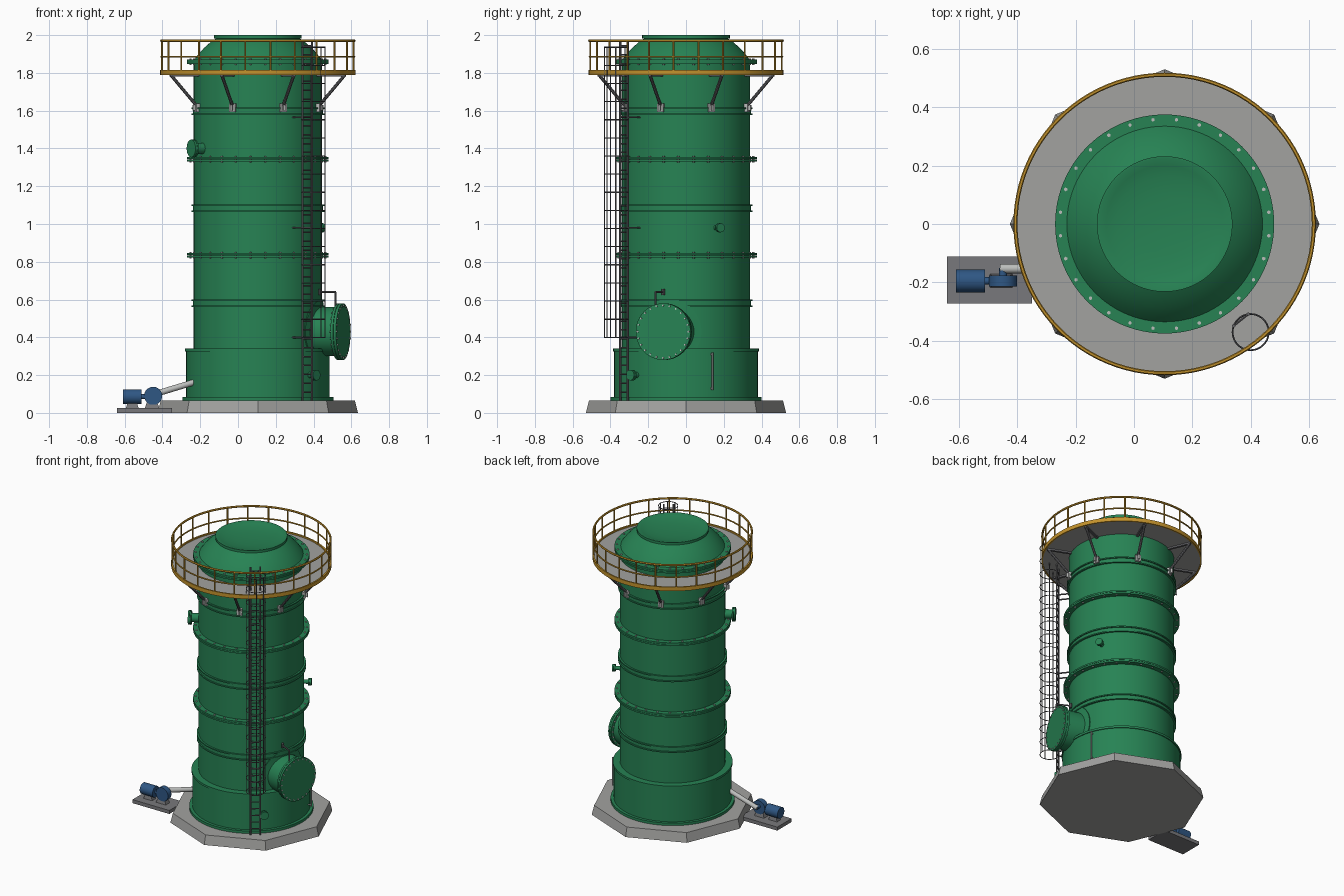
import bpy, bmesh
from math import sin, cos, pi, radians
from mathutils import Vector, Matrix

if "Cube" in bpy.data.objects:
    bpy.data.objects.remove(bpy.data.objects["Cube"])

CX = 0.105  # tower axis


def material(name, rgb):
    m = bpy.data.materials.new(name)
    m.diffuse_color = (*rgb, 1)
    m.use_nodes = True
    m.node_tree.nodes["Principled BSDF"].inputs["Base Color"].default_value = m.diffuse_color
    return m


GREEN = material("green_paint", (0.020, 0.225, 0.088))
CONCRETE = material("concrete_grey", (0.36, 0.36, 0.35))
OCHRE = material("ochre_paint", (0.55, 0.29, 0.025))
BLUE = material("blue_paint", (0.028, 0.095, 0.23))
STEEL = material("dark_steel", (0.13, 0.13, 0.14))
PLATE = material("plate_grey", (0.19, 0.19, 0.20))
LIGHT = material("light_steel", (0.50, 0.51, 0.50))


def polar(r, deg, z):
    a = radians(deg)
    return Vector((CX + r * cos(a), r * sin(a), z))


def finish(bm, name, mat, smooth=True):
    bmesh.ops.recalc_face_normals(bm, faces=bm.faces)
    me = bpy.data.meshes.new(name)
    bm.to_mesh(me)
    bm.free()
    me.materials.append(mat)
    ob = bpy.data.objects.new(name, me)
    bpy.context.collection.objects.link(ob)
    if smooth:
        bpy.ops.object.select_all(action='DESELECT')
        ob.select_set(True)
        bpy.context.view_layer.objects.active = ob
        bpy.ops.object.shade_smooth_by_angle(angle=radians(32))
    return ob


def bar(bm, p, q, r, n=8):
    p, q = Vector(p), Vector(q)
    d = q - p
    mat = Matrix.Translation((p + q) / 2) @ d.to_track_quat('Z', 'Y').to_matrix().to_4x4()
    bmesh.ops.create_cone(bm, cap_ends=True, segments=n, radius1=r, radius2=r,
                          depth=d.length, matrix=mat)


def box(bm, centre, size, deg=0):
    mat = (Matrix.Translation(centre) @ Matrix.Rotation(radians(deg), 4, 'Z')
           @ Matrix.Diagonal((*size, 1)))
    bmesh.ops.create_cube(bm, size=1, matrix=mat)


def lathe(bm, profile, n=96, centre=(CX, 0), closed=False):
    """Revolve (radius, z) points around a vertical axis."""
    rows = []
    for r, z in profile:
        if r == 0:
            rows.append([bm.verts.new((*centre, z))] * n)
        else:
            rows.append([bm.verts.new((centre[0] + r * cos(2 * pi * i / n),
                                       centre[1] + r * sin(2 * pi * i / n), z)) for i in range(n)])
    pairs = list(zip(rows, rows[1:])) + ([(rows[-1], rows[0])] if closed else [])
    for a, b in pairs:
        for i in range(n):
            j = (i + 1) % n
            bm.faces.new(list(dict.fromkeys((a[i], a[j], b[j], b[i]))))


def hoop(bm, r, z, t, n=64, centre=(CX, 0), sides=6):
    lathe(bm, [(r + t * cos(2 * pi * k / sides), z + t * sin(2 * pi * k / sides))
               for k in range(sides)], n, centre, True)


def band(bm, r0, r1, z0, z1):
    lathe(bm, [(r0, z0), (r1, z0), (r1, z1), (r0, z1)], closed=True)


# Octagonal foundation
bm = bmesh.new()
lathe(bm, [(0, 0), (0.53, 0), (0.514, 0.065), (0, 0.065)], 8)
finish(bm, "foundation", CONCRETE, False)

# Basin with foot flange and top lip
bm = bmesh.new()
lathe(bm, [(0, 0.065), (0.40, 0.065), (0.40, 0.083), (0.38, 0.083), (0.38, 0.325),
           (0.386, 0.325), (0.386, 0.34), (0.33, 0.34)])
finish(bm, "basin", GREEN)

# Shell, domed shoulder and dished outlet cap
bm = bmesh.new()
lathe(bm, [(0.34, 0.33), (0.34, 1.872), (0.335, 1.872), (0.315, 1.90), (0.285, 1.932),
           (0.25, 1.963), (0.22, 1.983), (0.232, 1.983), (0.232, 2.0), (0.225, 2.0),
           (0.20, 1.992), (0.165, 1.984), (0.10, 1.977), (0, 1.974)])
finish(bm, "shell", GREEN)

# Stiffener bands and paired bolted flanges
bm = bmesh.new()
for z in (0.58, 1.083, 1.598):
    band(bm, 0.33, 0.344, z - 0.016, z + 0.016)
    for s in (-1, 1):
        band(bm, 0.33, 0.352, z + s * 0.016 - 0.004, z + s * 0.016 + 0.004)
finish(bm, "stiffener_bands", GREEN)
bm, bolts = bmesh.new(), bmesh.new()
for z in (0.835, 1.342, 1.86):
    band(bm, 0.33, 0.375, z - 0.012, z - 0.001)
    band(bm, 0.33, 0.375, z + 0.001, z + 0.012)
    for k in range(28):
        a = (k + 0.5) * 360 / 28
        bar(bolts, polar(0.359, a, z - 0.017), polar(0.359, a, z + 0.017), 0.0065, 6)
finish(bm, "shell_flanges", GREEN)
finish(bolts, "flange_bolts", LIGHT, False)

# Service platform deck and rim
bm = bmesh.new()
band(bm, 0.335, 0.508, 1.792, 1.806)
finish(bm, "platform_deck", CONCRETE)
bm = bmesh.new()
band(bm, 0.507, 0.517, 1.788, 1.816)
finish(bm, "platform_rim", OCHRE)

# Guard rail
bm = bmesh.new()
hoop(bm, 0.511, 1.97, 0.007, 96)
hoop(bm, 0.511, 1.885, 0.005, 96)
for k in range(24):
    bar(bm, polar(0.511, k * 15 + 7.5, 1.80), polar(0.511, k * 15 + 7.5, 1.97), 0.005)
finish(bm, "guard_rail", OCHRE)

# Platform brackets: radial beam, strut and foot plates
bm, feet = bmesh.new(), bmesh.new()
for k in range(8):
    a = 22.5 + 45 * k
    bar(bm, polar(0.35, a, 1.625), polar(0.495, a, 1.785), 0.009)
    box(bm, polar(0.42, a, 1.787), (0.165, 0.016, 0.012), a)
    box(feet, polar(0.348, a, 1.615), (0.022, 0.034, 0.045), a)
    box(feet, polar(0.362, a, 1.615), (0.022, 0.012, 0.03), a)
finish(bm, "platform_struts", STEEL)
finish(feet, "strut_feet", LIGHT, False)

# Ladder with rungs and wall ties
LA = -51.5
tangent = Vector((-sin(radians(LA)), cos(radians(LA)), 0)) * 0.032
bm = bmesh.new()
for s in (-1, 1):
    bar(bm, polar(0.42, LA, 0.066) + s * tangent, polar(0.42, LA, 1.97) + s * tangent, 0.006)
    for z in (0.40, 0.98, 1.565):
        bar(bm, polar(0.42, LA, z) + s * tangent, polar(0.335, LA, z) + s * tangent, 0.005)
for k in range(40):
    p = polar(0.42, LA, 0.11 + k * 0.047)
    bar(bm, p - tangent, p + tangent, 0.004, 6)
finish(bm, "ladder", STEEL)

# Ladder safety cage
bm = bmesh.new()
c = polar(0.473, LA, 0)
for k in range(17):
    hoop(bm, 0.062, 0.40 + k * 0.096, 0.003, 28, (c.x, c.y), 4)
for d in (-100, -50, 0, 50, 100):
    a = radians(LA + d)
    o = Vector((cos(a), sin(a), 0)) * 0.062
    bar(bm, c + o + Vector((0, 0, 0.40)), c + o + Vector((0, 0, 1.94)), 0.003, 6)
finish(bm, "ladder_cage", STEEL)

# Manway: reinforcing pad, neck, cover and bolts
MA, MZ = -15, 0.43
bm, bolts = bmesh.new(), bmesh.new()
pad = bmesh.ops.create_circle(bm, cap_ends=True, segments=48, radius=0.17)
ring = bmesh.ops.extrude_face_region(bm, geom=bm.faces[:])
top = [g for g in ring['geom'] if isinstance(g, bmesh.types.BMVert)]
for group, r in ((pad['verts'], 0.335), (top, 0.348)):
    for v in group:  # wrap the pad round the shell
        p = polar(r, MA + v.co.x / 0.34 * 180 / pi, MZ + v.co.y)
        v.co = p
bmesh.ops.delete(bm, geom=bm.faces[:], context='FACES_ONLY')
bm.free()
bm = bmesh.new()
rings = []
for r, off in ((0.17, 0.33), (0.17, 0.347), (0.12, 0.347)):
    rings.append([bm.verts.new(polar(off, MA + r * cos(2 * pi * i / 48) / 0.34 * 180 / pi,
                                     MZ + r * sin(2 * pi * i / 48))) for i in range(48)])
for a, b in zip(rings, rings[1:]):
    for i in range(48):
        bm.faces.new((a[i], a[i - 1], b[i - 1], b[i]))
bar(bm, polar(0.28, MA, MZ), polar(0.445, MA, MZ), 0.13, 48)
bar(bm, polar(0.438, MA, MZ), polar(0.452, MA, MZ), 0.15, 48)
bar(bm, polar(0.454, MA, MZ), polar(0.468, MA, MZ), 0.15, 48)
finish(bm, "manway", GREEN)
side = Vector((-sin(radians(MA)), cos(radians(MA)), 0))
for k in range(24):
    a = 2 * pi * k / 24
    o = side * 0.139 * cos(a) + Vector((0, 0, 0.139 * sin(a)))
    bar(bolts, polar(0.432, MA, MZ) + o, polar(0.473, MA, MZ) + o, 0.005, 6)
finish(bolts, "manway_bolts", LIGHT, False)

# Manway davit
bm = bmesh.new()
p = [polar(0.35, MA, 0.64) - side * 0.03, polar(0.44, MA, 0.64) - side * 0.05,
     polar(0.44, MA, 0.56) - side * 0.05]
bar(bm, p[0], p[1], 0.005)
bar(bm, p[1], p[2], 0.005)
bar(bm, p[0] + Vector((0, 0, -0.015)), p[0] + Vector((0, 0, 0.015)), 0.009)
finish(bm, "manway_davit", STEEL)

# Pipe nozzles: angle, height, start, end, neck radius, flange radius
bm = bmesh.new()
for a, z, r0, r1, neck, fl in ((210, 1.40, 0.32, 0.408, 0.03, 0.047),
                               (28, 0.98, 0.32, 0.392, 0.014, 0.024),
                               (-43.5, 0.20, 0.36, 0.43, 0.016, 0.028)):
    bar(bm, polar(r0, a, z), polar(r1, a, z), neck, 24)
    bar(bm, polar(r1 - 0.022, a, z), polar(r1 - 0.013, a, z), fl, 24)
    bar(bm, polar(r1 - 0.011, a, z), polar(r1, a, z), fl, 24)
finish(bm, "nozzles", GREEN)

# Level gauge on the basin
bm = bmesh.new()
bar(bm, polar(0.398, 20.5, 0.12), polar(0.398, 20.5, 0.32), 0.005)
for z in (0.13, 0.31):
    bar(bm, polar(0.37, 20.5, z), polar(0.398, 20.5, z), 0.005)
finish(bm, "level_gauge", LIGHT)

# Pump set: skid, pedestals, motor, volute, pipe
bm = bmesh.new()
box(bm, (-0.495, -0.192, 0.0125), (0.29, 0.16, 0.025))
for x, w in ((-0.455, 0.08), (-0.56, 0.07)):
    bmesh.ops.create_cone(bm, cap_ends=True, segments=4, radius1=w * 0.7, radius2=w * 0.4, depth=0.045,
                          matrix=Matrix.Translation((x, -0.195, 0.045)) @ Matrix.Diagonal((1, 0.6, 1, 1))
                          @ Matrix.Rotation(pi / 4, 4, 'Z'))
finish(bm, "pump_skid", PLATE, False)
bm = bmesh.new()
bar(bm, (-0.61, -0.195, 0.086), (-0.51, -0.195, 0.086), 0.039, 32)
bar(bm, (-0.51, -0.195, 0.086), (-0.45, -0.195, 0.086), 0.013, 16)
finish(bm, "pump_motor", BLUE)
bm = bmesh.new()
bar(bm, (-0.449, -0.214, 0.09), (-0.449, -0.176, 0.09), 0.048, 32)
bar(bm, (-0.449, -0.18, 0.098), (-0.449, -0.15, 0.098), 0.014, 16)
finish(bm, "pump_volute", BLUE)
bm = bmesh.new()
bar(bm, (-0.455, -0.153, 0.095), (-0.23, -0.153, 0.163), 0.016, 20)
finish(bm, "pump_pipe", LIGHT)
